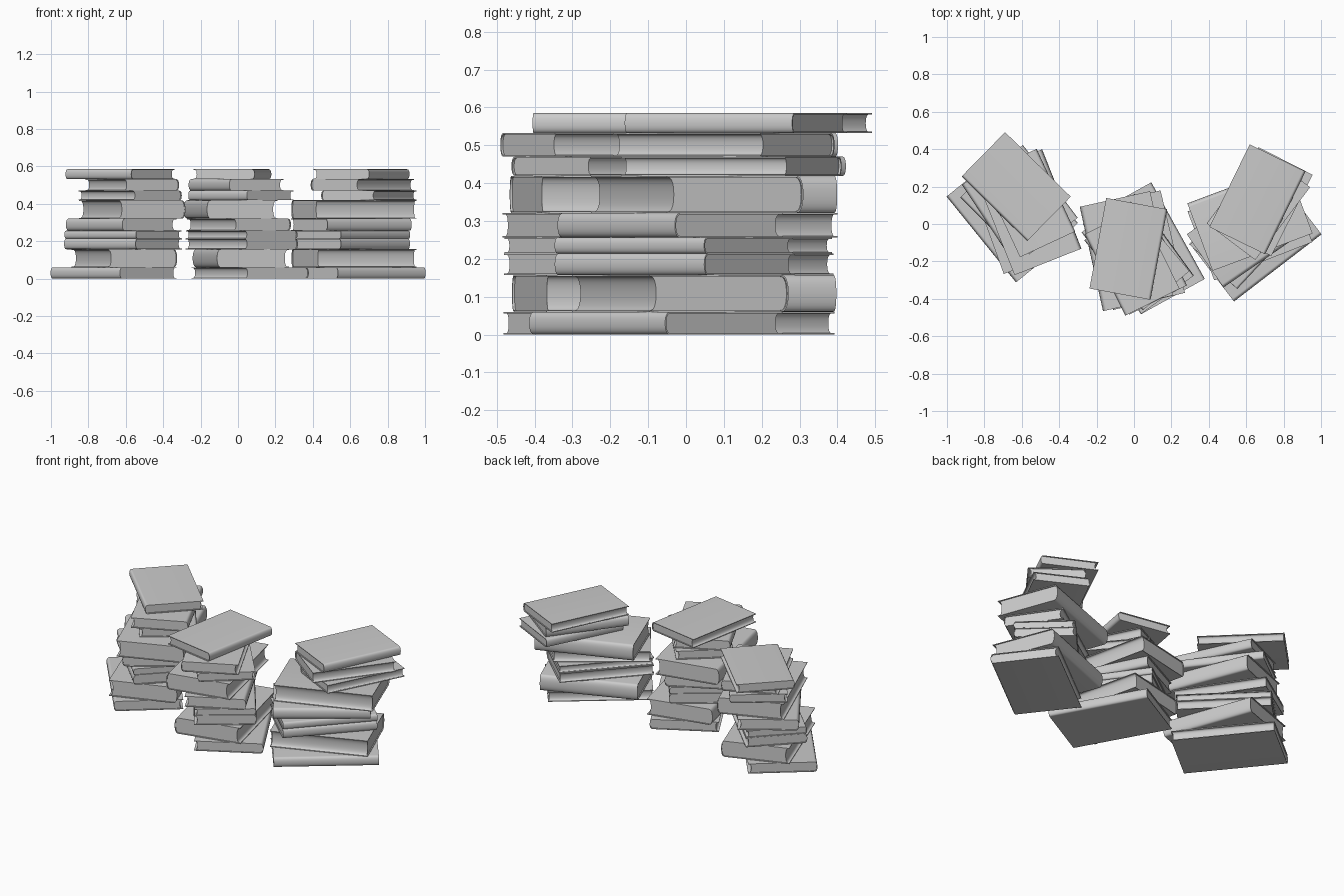
import bpy, math

if "Cube" in bpy.data.objects:
    bpy.data.objects.remove(bpy.data.objects["Cube"])

# one layer: thickness, length, width, then (x, y, spine direction) for left / middle / right stack
LAYERS = [
    (.060, .590, .390, (-.665, .040, 219), (.065, -.130, 29), (.650, -.080, -52.5)),
    (.097, .563, .395, (-.607, .065, 20), (.015, -.140, 193.4), (.620, -.015, 111.3)),
    (.057, .540, .350, (-.615, .075, 225), (.020, -.160, 36), (.607, -.030, -43)),
    (.042, .540, .345, (-.615, .073, 225), (.020, -.160, 36), (.610, -.032, -43)),
    (.065, .546, .346, (-.625, .077, 213.5), (.005, -.163, 27), (.605, -.042, -55.4)),
    (.098, .571, .385, (-.565, .063, 21.6), (-.040, -.145, 192.6), (.620, .030, 110.5)),
    (.051, .487, .325, (-.577, .130, 37), (.015, -.170, 220), (.700, .120, 153)),
    (.062, .487, .325, (-.565, .112, 25), (-.010, -.200, 206.5), (.665, .100, 143)),
    (.053, .492, .332, (-.630, .200, 225.5), (-.030, -.133, -10.5), (.660, .132, -26)),
]
COVER = .004


def bulge(u, half, depth, n=14):
    """Rounded back curve from top to bottom, swelling out by depth."""
    pts = []
    for i in range(n + 1):
        a = math.pi / 2 - math.pi * i / n
        c, s = max(math.cos(a), 0), math.sin(a)
        pts.append((u + depth * c ** .8, half * math.copysign(abs(s) ** .9, s)))
    return pts


def extrude(name, profile, length, thick, x, y, z, deg):
    """Extrude a closed (across, up) profile along the book's length."""
    n = len(profile)
    verts = [(u, s * length / 2, w + thick / 2) for s in (-1, 1) for u, w in profile]
    faces = [tuple(range(n)), tuple(reversed(range(n, 2 * n)))]
    faces += [(i, i + n, (i + 1) % n + n, (i + 1) % n) for i in range(n)]
    mesh = bpy.data.meshes.new(name)
    mesh.from_pydata(verts, [], faces)
    ob = bpy.data.objects.new(name, mesh)
    bpy.context.collection.objects.link(ob)
    ob.location = (x, y, z)
    ob.rotation_euler.z = math.radians(deg)
    # consistent normals and smooth curves
    import bmesh
    bm = bmesh.new()
    bm.from_mesh(mesh)
    bmesh.ops.recalc_face_normals(bm, faces=bm.faces)
    bm.to_mesh(mesh)
    bm.free()
    bpy.ops.object.select_all(action='DESELECT')
    ob.select_set(True)
    bpy.context.view_layer.objects.active = ob
    bpy.ops.object.shade_smooth_by_angle(angle=math.radians(35))


def book(tag, thick, length, width, x, y, z, deg):
    h, depth = thick / 2, min(.022, thick * .3)
    back, fore = width / 2 - depth, -width / 2
    # wrap-around cover with rounded spine
    outer = bulge(back, h, depth)
    inner = bulge(back, h - COVER, depth - COVER)
    cover = [(fore, h)] + outer + [(fore, -h), (fore, COVER - h)] + inner[::-1] + [(fore, h - COVER)]
    extrude("cover_" + tag, cover, length, thick, x, y, z, deg)
    # page block: round at the spine, hollow at the fore edge
    hp = h - COVER * .9
    pages = bulge(back, hp, depth - COVER * .9)
    pages += [(u, -w) for u, w in bulge(fore + .004, hp, depth * .8)]
    extrude("pages_" + tag, pages, length - .012, thick, x, y, z, deg)


# three stacks of nine books
z = 0
for level, (thick, length, width, *spots) in enumerate(LAYERS, 1):
    for side, (x, y, deg) in zip(("left", "middle", "right"), spots):
        book(f"{side}_{level}", thick, length, width, x, y, z, deg)
    z += thick
